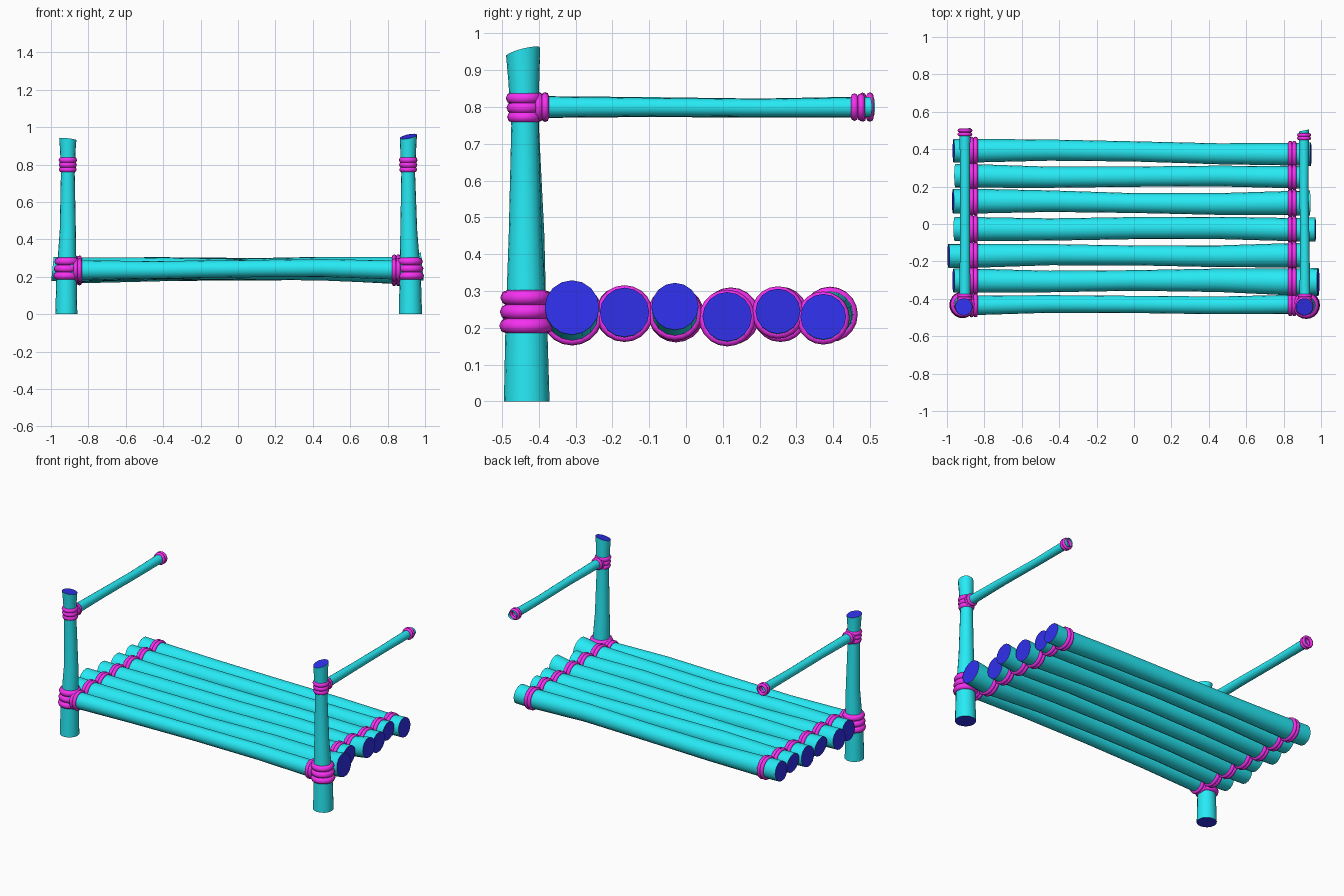
import bpy, bmesh, math
from mathutils import Vector

if "Cube" in bpy.data.objects:
    bpy.data.objects.remove(bpy.data.objects["Cube"])


def material(name, rgb):
    m = bpy.data.materials.new(name)
    m.diffuse_color = (*rgb, 1)
    m.use_nodes = True
    m.node_tree.nodes["Principled BSDF"].inputs["Base Color"].default_value = m.diffuse_color
    return m


BARK = material("bark", (0.02, 0.83, 0.92))
CUT = material("cut_wood", (0.03, 0.03, 0.85))
ROPE = material("rope", (0.92, 0.03, 0.88))
SIDES = 16


def frame(axis):
    # axis direction plus the two cross directions
    i = "xyz".index(axis)
    e = [Vector((1, 0, 0)), Vector((0, 1, 0)), Vector((0, 0, 1))]
    return i, e[i], e[(i + 1) % 3], e[(i + 2) % 3]


def pole(name, axis, stations, tilt0=(0, 0), tilt1=(0, 0), caps=True):
    # knobbly pole through (x, y, z, radius) stations, with sawn slanted ends
    i, d, u, v = frame(axis)
    bm = bmesh.new()
    rings = []
    for k, (x, y, z, r) in enumerate(stations):
        t = tilt0 if k == 0 else tilt1 if k == len(stations) - 1 else (0, 0)
        ring = []
        for s in range(SIDES):
            a = 2 * math.pi * s / SIDES
            cu, cv = r * math.cos(a), r * math.sin(a)
            ring.append(bm.verts.new(Vector((x, y, z)) + u * cu + v * cv + d * (t[0] * cu + t[1] * cv)))
        rings.append(ring)
    for a, b in zip(rings, rings[1:]):
        for s in range(SIDES):
            n = (s + 1) % SIDES
            bm.faces.new((a[s], a[n], b[n], b[s])).smooth = True
    if caps:
        for ring in (rings[0][::-1], rings[-1]):
            f = bm.faces.new(ring)
            f.material_index = 1
            for e in f.edges:
                e.smooth = False
    me = bpy.data.meshes.new(name)
    bm.to_mesh(me)
    bm.free()
    me.materials.append(BARK)
    me.materials.append(CUT)
    bpy.context.collection.objects.link(bpy.data.objects.new(name, me))


def at(stations, axis, pos):
    # centre and radius of a pole at a position along its axis
    i = "xyz".index(axis)
    for a, b in zip(stations, stations[1:]):
        if a[i] <= pos <= b[i]:
            f = (pos - a[i]) / (b[i] - a[i])
            return [p + (q - p) * f for p, q in zip(a, b)]
    return list(stations[-1])


def lashing(name, axis, stations, positions, tube, extra=0.0):
    # rope loops around a pole
    rot = {"x": (0, math.pi / 2, 0), "y": (math.pi / 2, 0, 0), "z": (0, 0, 0)}[axis]
    for n, p in enumerate(positions):
        x, y, z, r = at(stations, axis, p)
        bpy.ops.mesh.primitive_torus_add(location=(x, y, z), rotation=rot, major_radius=r + extra,
                                         minor_radius=tube, major_segments=20, minor_segments=8)
        o = bpy.context.object
        o.name = f"{name}_{n + 1}"
        o.data.materials.append(ROPE)
        bpy.ops.object.shade_smooth()


# Corner posts
posts = {
    "left": ([(-.918, -.433, 0, .059), (-.917, -.433, .2, .054), (-.91, -.428, .45, .043),
              (-.91, -.437, .75, .037), (-.91, -.441, .87, .041), (-.91, -.443, .935, .046)], (-.1, -.12)),
    "right": ([(.922, -.433, 0, .062), (.921, -.434, .2, .057), (.913, -.437, .45, .045),
               (.91, -.438, .75, .037), (.91, -.441, .87, .042), (.911, -.443, .95, .046)], (.2, .25)),
}
for side, (st, tilt) in posts.items():
    pole(f"{side}_post", "z", st, tilt1=tilt)
    lashing(f"{side}_post_lower_rope", "z", st, (.205, .243, .282), .021, -.004)
    lashing(f"{side}_post_upper_rope", "z", st, (.773, .798, .824), .016, -.006)

# Hand rails, open ended
rails = {
    "left": ([(-.905, -.43, .8, .03), (-.903, -.1, .80, .027), (-.903, .2, .797, .026), (-.904, .508, .8, .029)], (.48, .5)),
    "right": ([(.914, -.43, .8, .029), (.913, -.1, .80, .025), (.909, .2, .798, .024), (.909, .5, .8, .027)], (.458, .476)),
}
for side, (st, ends) in rails.items():
    pole(f"{side}_rail", "y", st, tilt1=(0, .2), caps=False)
    lashing(f"{side}_rail_rope", "y", st, (-.4, -.383) + ends, .01, .001)

# Deck logs: left (x, y, z, r), middle (y, z, r), right (x, y, z, r), end tilts
logs = [
    ((-.90, -.435, .24, .052), (-.43, .243, .046), (.90, -.43, .24, .053), 0, 0),
    ((-.965, -.303, .242, .064), (-.302, .24, .055), (.985, -.31, .255, .074), .1, -.1),
    ((-.992, -.17, .242, .064), (-.168, .245, .053), (.92, -.167, .242, .067), .1, .05),
    ((-.958, -.027, .24, .064), (-.022, .24, .059), (.97, -.03, .258, .064), -.12, -.05),
    ((-.968, .122, .235, .066), (.112, .24, .053), (.94, .112, .23, .067), .08, .05),
    ((-.955, .257, .24, .063), (.253, .247, .054), (.915, .25, .245, .061), -.1, .05),
    ((-.965, .392, .24, .063), (.388, .235, .054), (.945, .373, .23, .062), .08, -.08),
]
for n, (a, m, b, ta, tb) in enumerate(logs):
    # mid-length stations taper and sway gently between ends and centre
    sway = .005 * (-1) ** n
    ql = (-.45, (a[1] + m[0]) / 2 + sway, (a[2] + m[1]) / 2 - sway, (a[3] + m[2]) / 2 - .002)
    qr = (.45, (b[1] + m[0]) / 2 - sway, (b[2] + m[1]) / 2 + sway, (b[3] + m[2]) / 2 - .002)
    nl = (-.85, a[1], a[2] - .004, a[3])
    nr = (.85, b[1], b[2] - (.02 if b[2] > .25 else .004), b[3] - .002)
    st = [a, nl, ql, (0, *m), qr, nr, b]
    name = "front_log" if n == 0 else f"deck_log_{n}"
    pole(name, "x", st, (0, ta), (0, tb))
    lashing(f"{name}_left_rope", "x", st, (-.868, -.847), .012)
    lashing(f"{name}_right_rope", "x", st, (.835, .857), .012)
